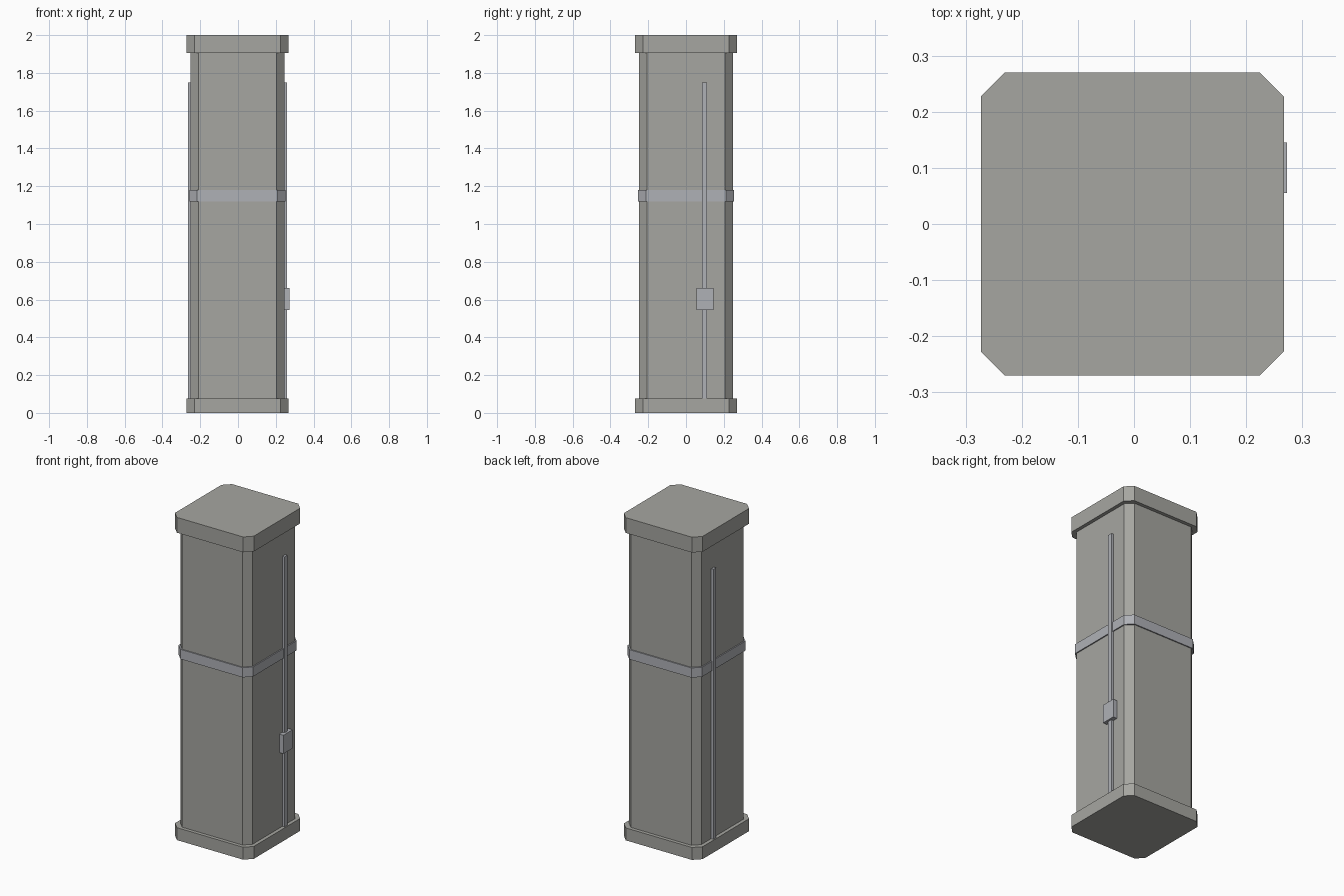
import bpy, bmesh

if "Cube" in bpy.data.objects:
    bpy.data.objects.remove(bpy.data.objects["Cube"])

CX = -0.003  # column axis; the junction box makes the outline lopsided


def material(name, rgb):
    m = bpy.data.materials.new(name)
    m.diffuse_color = (*rgb, 1)
    m.use_nodes = True
    m.node_tree.nodes["Principled BSDF"].inputs["Base Color"].default_value = m.diffuse_color
    return m


concrete = material("concrete", (0.38, 0.38, 0.355))
metal = material("metal", (0.43, 0.44, 0.47))


def finish(bm, name, mat):
    bmesh.ops.recalc_face_normals(bm, faces=bm.faces)
    me = bpy.data.meshes.new(name)
    bm.to_mesh(me)
    bm.free()
    me.materials.append(mat)
    bpy.context.collection.objects.link(bpy.data.objects.new(name, me))


def slab(name, half, cut, z0, z1, mat):
    """Square prism with chamfered vertical corners."""
    a, b = half, half - cut
    profile = [(a, -b), (a, b), (b, a), (-b, a), (-a, b), (-a, -b), (-b, -a), (b, -a)]
    bm = bmesh.new()
    face = bm.faces.new([bm.verts.new((CX + x, y, z0)) for x, y in profile])
    ext = bmesh.ops.extrude_face_region(bm, geom=[face], use_keep_orig=True)
    top = [v for v in ext["geom"] if isinstance(v, bmesh.types.BMVert)]
    bmesh.ops.translate(bm, verts=top, vec=(0, 0, z1 - z0))
    finish(bm, name, mat)


def box(name, lo, hi, mat):
    bm = bmesh.new()
    bmesh.ops.create_cube(bm, size=1)
    for v in bm.verts:
        v.co = [l if c < 0 else h for c, l, h in zip(v.co, lo, hi)]
    finish(bm, name, mat)


# Concrete pillar: base, shaft and cap
slab("base", 0.27, 0.043, 0.0, 0.077, concrete)
slab("shaft", 0.248, 0.041, 0.077, 1.905, concrete)
slab("cap", 0.27, 0.043, 1.905, 2.0, concrete)

# Metal strap around the shaft
slab("strap", 0.255, 0.042, 1.12, 1.18, metal)

# Conduits running up both sides
for side, s in (("right", 1), ("left", -1)):
    x0, x1 = sorted((CX + s * 0.237, CX + s * 0.263))
    box(side + "_conduit", (x0, 0.085, 0.07), (x1, 0.112, 1.75), metal)

# Junction box on the right conduit
box("junction_box", (0.237, 0.055, 0.545), (0.273, 0.145, 0.66), metal)
